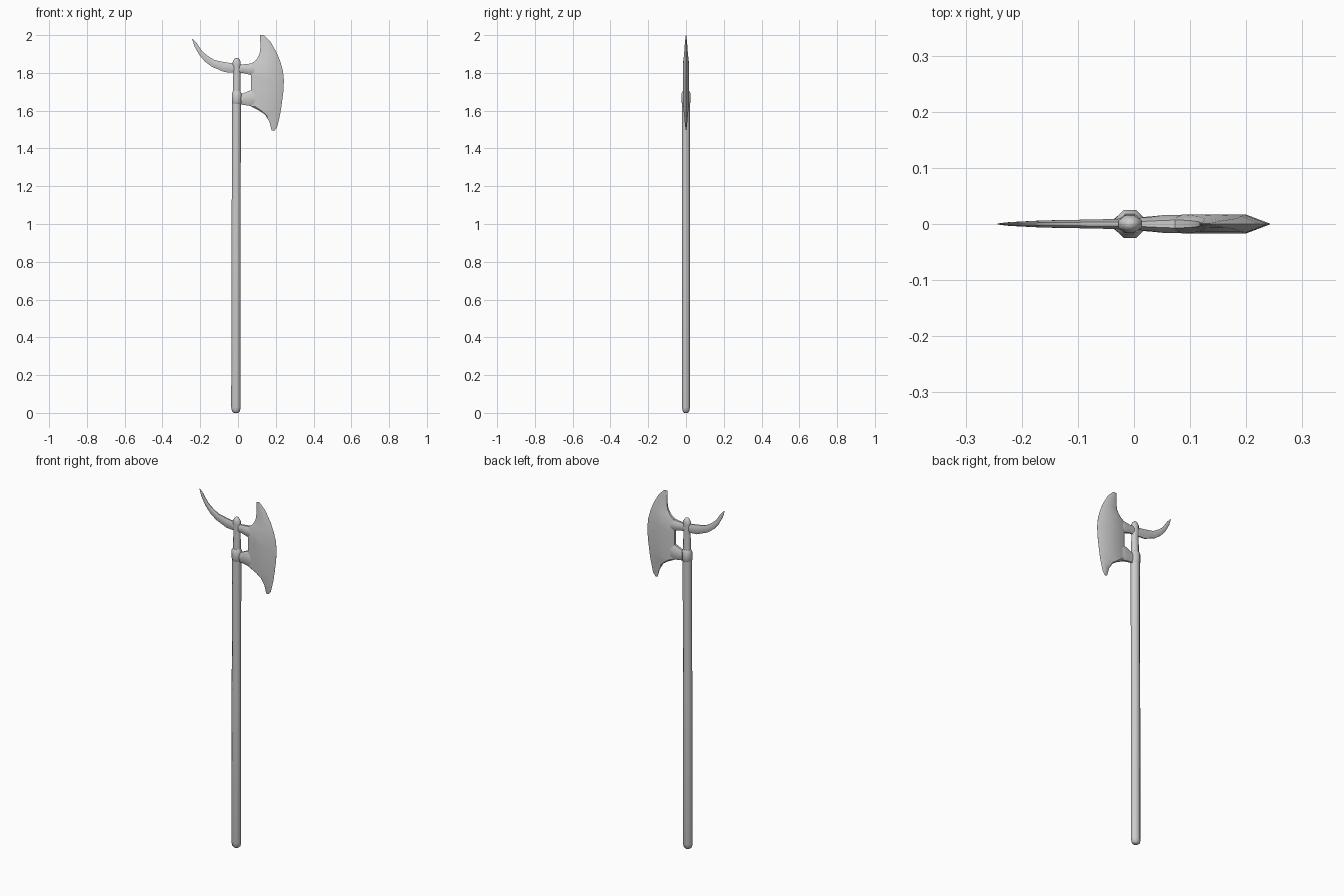
import bpy, bmesh
from math import cos, sin, pi
from mathutils import Vector


def finish(name, bm, angle):
    bmesh.ops.remove_doubles(bm, verts=bm.verts, dist=1e-5)
    bmesh.ops.recalc_face_normals(bm, faces=bm.faces)
    mesh = bpy.data.meshes.new(name)
    bm.to_mesh(mesh)
    bm.free()
    ob = bpy.data.objects.new(name, mesh)
    bpy.context.collection.objects.link(ob)
    bpy.ops.object.select_all(action='DESELECT')
    ob.select_set(True)
    bpy.context.view_layer.objects.active = ob
    bpy.ops.object.shade_smooth_by_angle(angle=angle)
    return ob


def bridge(bm, loops, closed=True):
    for a, b in zip(loops, loops[1:]):
        n = len(a)
        for i in range(n if closed else n - 1):
            j = (i + 1) % n
            bm.faces.new((a[i], a[j], b[j], b[i]))
    bm.faces.new(loops[0])
    bm.faces.new(loops[-1])


def loft(name, stations, sides=8, angle=1.0):
    """Each station: silhouette points (x1, z1), (x2, z2) and half depth in y."""
    bm = bmesh.new()
    loops = []
    fit = 1 / cos(pi / sides)
    for x1, z1, x2, z2, ry in stations:
        p, q = Vector((x1, 0, z1)), Vector((x2, 0, z2))
        c, a = (p + q) / 2, (q - p) / 2
        ring = []
        for i in range(sides):
            t = 2 * pi * (i + 0.5) / sides
            ring.append(bm.verts.new(c + a * cos(t) * fit + Vector((0, ry * sin(t) * fit, 0))))
        loops.append(ring)
    bridge(bm, loops)
    return finish(name, bm, angle)


def turned(name, profile):
    """Each profile entry: centre x, z, half width, half depth."""
    return loft(name, [(x - r, z, x + r, z, d) for x, z, r, d in profile])


# Shaft with rounded butt
turned("shaft", [(-.011, 0, .012, .01), (-.011, .008, .021, .017), (-.011, .03, .025, .021),
                 (-.010, .9, .024, .020), (-.008, 1.66, .023, .020)])

# Neck, socket ring and top knob
turned("neck", [(-.008, 1.65, .020, .018), (-.007, 1.72, .020, .016),
                (-.006, 1.79, .019, .014), (-.006, 1.84, .017, .013)])
turned("lower_collar", [(-.007, 1.635, .021, .020), (-.007, 1.645, .026, .025),
                        (-.007, 1.69, .026, .025), (-.007, 1.703, .020, .018)])
turned("top_knob", [(-.007, 1.79, .018, .014), (-.007, 1.845, .021, .015),
                    (-.007, 1.858, .021, .015), (-.007, 1.872, .014, .011),
                    (-.007, 1.88, .006, .005)])

# Back spike, curving upward
loft("back_spike", [(-.010, 1.80, -.010, 1.848, .010), (-.07, 1.804, -.068, 1.856, .008),
                    (-.138, 1.832, -.125, 1.868, .007), (-.175, 1.86, -.160, 1.89, .006),
                    (-.205, 1.895, -.190, 1.915, .0045), (-.230, 1.94, -.219, 1.958, .003),
                    (-.243, 1.978, -.240, 1.981, .001)])

# Arms joining the blade to the shaft
loft("upper_arm", [(-.005, 1.80, -.005, 1.847, .010), (.025, 1.80, .025, 1.845, .012),
                   (.055, 1.792, .055, 1.848, .016), (.085, 1.785, .085, 1.852, .0165),
                   (.115, 1.79, .115, 1.85, .012)])
loft("lower_arm", [(-.005, 1.635, -.005, 1.69, .012), (.025, 1.631, .025, 1.69, .013),
                   (.055, 1.627, .055, 1.704, .016), (.085, 1.62, .085, 1.712, .0165),
                   (.115, 1.63, .115, 1.70, .012)])

# Blade: rows from top horn to bottom horn (inner x, z, cutting edge x, z, half depth)
rows = [(.116, 2.0, .138, 2.0, .001), (.119, 1.94, .172, 1.965, .006),
        (.114, 1.90, .206, 1.905, .010), (.098, 1.87, .224, 1.86, .014),
        (.066, 1.845, .238, 1.81, .017), (.068, 1.78, .243, 1.76, .017),
        (.068, 1.71, .240, 1.70, .017), (.070, 1.622, .231, 1.63, .015),
        (.110, 1.602, .223, 1.58, .011), (.143, 1.58, .215, 1.545, .008),
        (.167, 1.54, .207, 1.513, .005), (.178, 1.496, .193, 1.494, .001)]
columns = [(0, .45), (.12, 1), (.75, 1), (1, .02)]
bm = bmesh.new()
loops = []
for xi, zi, xe, ze, depth in rows:
    inner, edge = Vector((xi, 0, zi)), Vector((xe, 0, ze))
    front = [(f, -k * depth) for f, k in columns]
    back = [(f, k * depth) for f, k in reversed(columns)]
    loops.append([bm.verts.new(inner.lerp(edge, f) + Vector((0, y, 0))) for f, y in front + back])
bridge(bm, loops)
finish("axe_blade", bm, 0.6)
